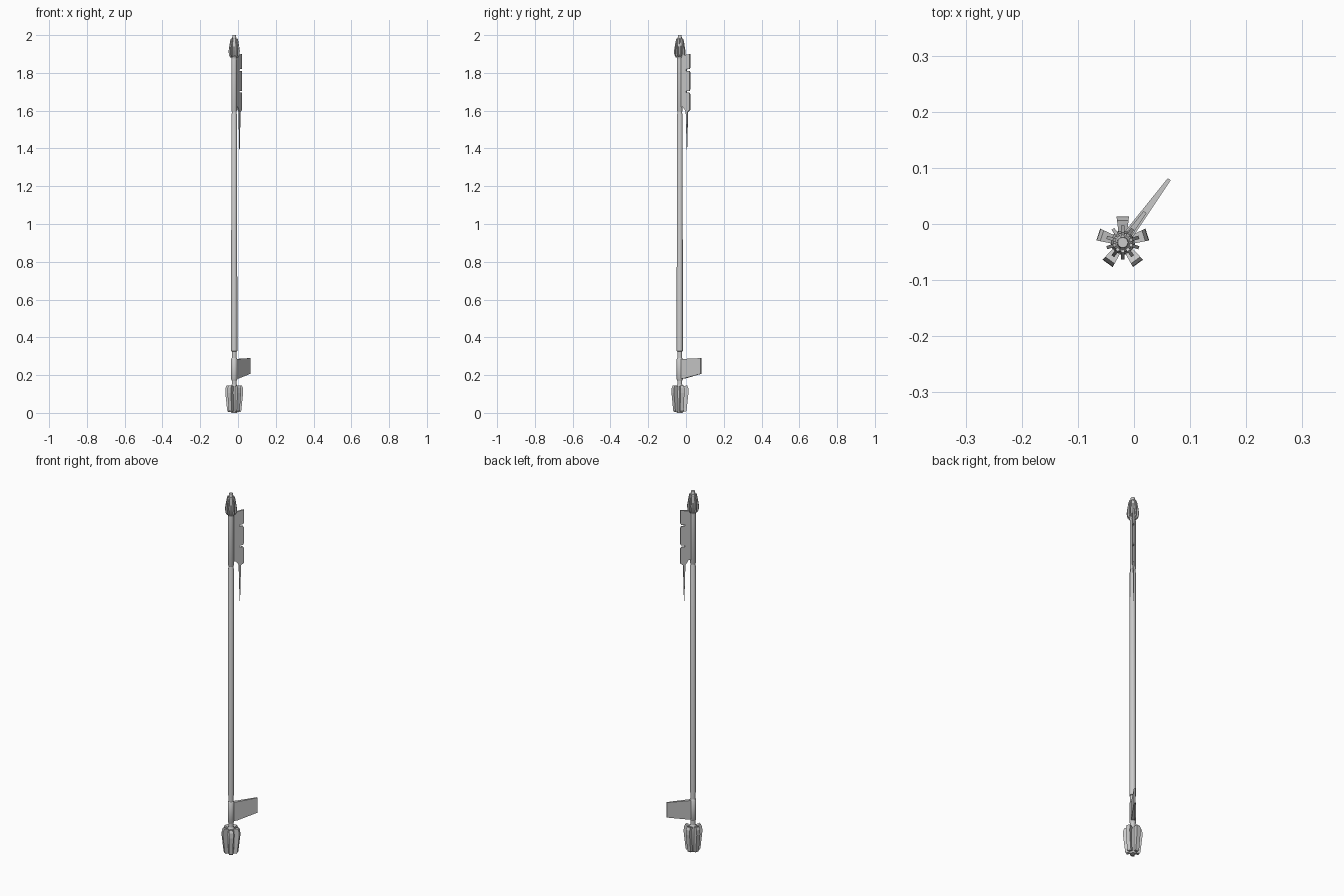
import bpy, bmesh, math
from mathutils import Vector, Matrix

if "Cube" in bpy.data.objects:
    bpy.data.objects.remove(bpy.data.objects["Cube"])

CX, CY = -0.02, -0.033          # shaft axis
BLADE = math.radians(53.7)      # heading of fin and key blade


def make(name, bm, smooth=False):
    bmesh.ops.recalc_face_normals(bm, faces=bm.faces)
    me = bpy.data.meshes.new(name)
    bm.to_mesh(me)
    bm.free()
    ob = bpy.data.objects.new(name, me)
    bpy.context.collection.objects.link(ob)
    ob.location = (CX, CY, 0)
    if smooth:
        bpy.context.view_layer.objects.active = ob
        ob.select_set(True)
        bpy.ops.object.shade_smooth_by_angle(angle=math.radians(35))
        ob.select_set(False)
    return ob


def lathe(name, prof, n=16):
    """Closed turned solid from (radius, z) points."""
    bm = bmesh.new()
    rings = [[bm.verts.new((r * math.cos(2 * math.pi * i / n),
                            r * math.sin(2 * math.pi * i / n), z)) for i in range(n)]
             for r, z in prof]
    for a, b in zip(rings, rings[1:]):
        for i in range(n):
            j = (i + 1) % n
            bm.faces.new((a[i], a[j], b[j], b[i]))
    bm.faces.new(rings[0][::-1])
    bm.faces.new(rings[-1])
    return make(name, bm, True)


def add_plate(bm, prof, half, angle):
    """Radial plate from an (r, z) outline; half(r, z) is the half thickness."""
    rot = Matrix.Rotation(angle, 3, 'Z')
    sides = [[bm.verts.new(rot @ Vector((r, s * half(r, z), z))) for r, z in prof]
             for s in (-1, 1)]
    a, b = sides
    bm.faces.new(a)
    bm.faces.new(b[::-1])
    for i in range(len(prof)):
        j = (i + 1) % len(prof)
        bm.faces.new((a[i], b[i], b[j], a[j]))


def plates(name, prof, half, angles):
    bm = bmesh.new()
    for a in angles:
        add_plate(bm, prof, half, a)
    return make(name, bm)


# Shaft with lower collar and upper sleeve
lathe("shaft", [(0.013, 0.13), (0.013, 0.325), (0.0165, 0.327), (0.0165, 0.33),
                (0.015, 1.58), (0.0125, 1.585), (0.0125, 1.89)])
lathe("lower_collar", [(0.013, 0.172), (0.0165, 0.178), (0.0165, 0.285), (0.013, 0.29)])
lathe("upper_sleeve", [(0.0125, 1.595), (0.0145, 1.60), (0.0145, 1.87), (0.0125, 1.89)])

# Pommel: core and five wedge petals
lathe("pommel_core", [(0.014, 0.0), (0.018, 0.006), (0.022, 0.11), (0.018, 0.14), (0.013, 0.15)])
plates("pommel_petals",
       [(0.012, 0.008), (0.032, 0.006), (0.036, 0.014), (0.046, 0.105),
        (0.045, 0.132), (0.039, 0.146), (0.014, 0.14)],
       lambda r, z: (0.007 + 0.12 * (r - 0.012)),
       [math.radians(90 + 72 * i) for i in range(5)])

# Head: core, tip and ribs
lathe("head_core", [(0.0145, 1.875), (0.018, 1.89), (0.021, 1.92), (0.017, 1.975),
                    (0.011, 1.982), (0.010, 1.998), (0.009, 2.0)])
rib = [(0.01, 1.89), (0.021, 1.882), (0.029, 1.895), (0.03, 1.918),
       (0.0225, 1.965), (0.018, 1.982), (0.01, 1.978)]
plates("head_ribs", rib, lambda r, z: 0.003,
       [math.radians(90 + 36 * i) for i in range(10)])

# Lower fin, tapering outwards
plates("lower_fin", [(0.01, 0.182), (0.03, 0.182), (0.14, 0.207), (0.14, 0.29), (0.01, 0.285)],
       lambda r, z: 0.0095 - 0.045 * r, [BLADE])

# Upper blade with two notches
outline = [(0.008, 1.62), (0.025, 1.62), (0.046, 1.588), (0.067, 1.605)]
for z in (1.70, 1.815):
    outline += [(0.067, z - 0.012), (0.063, z - 0.005), (0.043, z - 0.004),
                (0.043, z + 0.004), (0.063, z + 0.005), (0.067, z + 0.012)]
outline += [(0.067, 1.90), (0.025, 1.893), (0.008, 1.885)]
plates("upper_blade", outline, lambda r, z: 0.0065 - 0.05 * r, [BLADE])

# Thin spike hanging from the blade
plates("hanging_spike", [(0.041, 1.61), (0.042, 1.57), (0.046, 1.395), (0.048, 1.395),
                         (0.052, 1.57), (0.053, 1.61)],
       lambda r, z: 0.001 + 0.012 * (z - 1.395), [BLADE])
